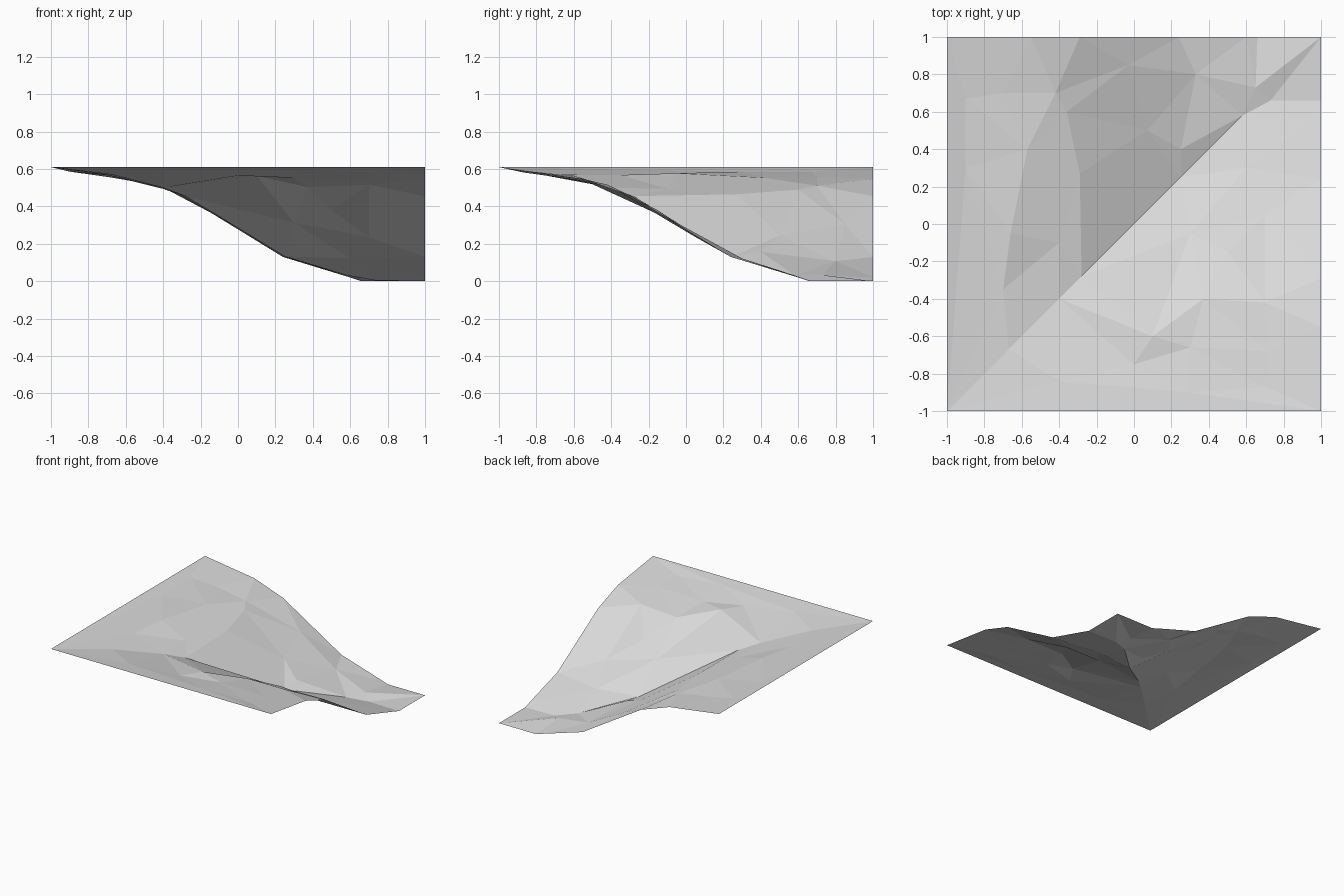
import bpy
import bmesh
from mathutils import Vector
from mathutils.geometry import delaunay_2d_cdt

cube = bpy.data.objects.get("Cube")
if cube:
    bpy.data.objects.remove(cube, do_unlink=True)

# Slope profile: position along the edge, height
PROFILE = [(-1, .61), (-.55, .547), (-.29, .455), (.24, .13), (.6, .02), (.66, 0), (1, 0)]


def profile_height(t):
    for (a, za), (b, zb) in zip(PROFILE, PROFILE[1:]):
        if t <= b:
            return za + (zb - za) * (t - a) / (b - a)
    return 0.0


def hill_height(x, y):
    return max(profile_height(x), profile_height(y))


points = []


def add_chain(coords, lift=0.0):
    """Store a connected row of points and return its edges."""
    start = len(points)
    points.extend((x, y, hill_height(x, y) + lift) for x, y in coords)
    return [(i, i + 1) for i in range(start, len(points) - 1)]


# Border: two level edges, then two edges that follow the slope profile
knots = [t for t, z in PROFILE]
border = [(-1, -1)] + [(1, t) for t in knots] + [(t, 1) for t in reversed(knots[:-1])]
edges = add_chain(border)
edges.append((len(points) - 1, 0))

# Valley crease along the diagonal
edges += add_chain([(t, t) for t in (-.67, -.4, -.28, .25, .58)], lift=.006)

# Uneven ground on the two banks: x, y, lift above the plain profile
left_bank = [
    (-.42, .7, .01), (-.7, .7, -.01), (-.9, .67, -.01), (-.9, .3, -.01),
    (-.57, .4, .005), (-.66, -.05, .015), (-.4, -.1, 0), (-.29, .27, .01),
    (-.36, .6, .01), (-.03, .85, .01), (.33, .8, .005), (.07, .5, .01),
    (.65, .73, .03), (.25, .4, .03), (-.7, -.35, 0),
]
right_bank = [
    (-.4, -.84, 0), (0, -.75, -.01), (.3, -.9, 0), (.7, -.87, -.01),
    (.1, -.6, .01), (.3, -.66, -.01), (.37, -.4, .01), (.7, -.42, .015),
    (.72, -.68, -.01), (.5, -.15, .01), (.7, .05, -.01), (.3, -.05, .005),
    (.6, .3, .01), (.73, .66, .005),
]
for x, y, lift in left_bank + right_bank:
    points.append((x, y, hill_height(x, y) + lift))

# Triangulate the ground, keeping the border and the crease
flat_points = [Vector((x, y)) for x, y, z in points]
verts, _, faces, sources, _, _ = delaunay_2d_cdt(flat_points, edges, [], 0, 1e-5)

bm = bmesh.new()
for position, source in zip(verts, sources):
    z = points[source[0]][2] if source else hill_height(*position)
    bm.verts.new((position.x, position.y, max(z, 0)))
bm.verts.ensure_lookup_table()
for face in faces:
    bm.faces.new([bm.verts[i] for i in face])
bm.normal_update()
for face in bm.faces:
    if face.normal.z < 0:
        face.normal_flip()

mesh = bpy.data.meshes.new("valley_ground")
bm.to_mesh(mesh)
bm.free()

# Plain grey ground colour
colour = (.7, .7, .7, 1)
grey = bpy.data.materials.new("light_grey")
grey.use_nodes = True
grey.diffuse_color = colour
shader = next(n for n in grey.node_tree.nodes if n.type == "BSDF_PRINCIPLED")
shader.inputs["Base Color"].default_value = colour
mesh.materials.append(grey)

ground = bpy.data.objects.new("valley_ground", mesh)
bpy.context.collection.objects.link(ground)
